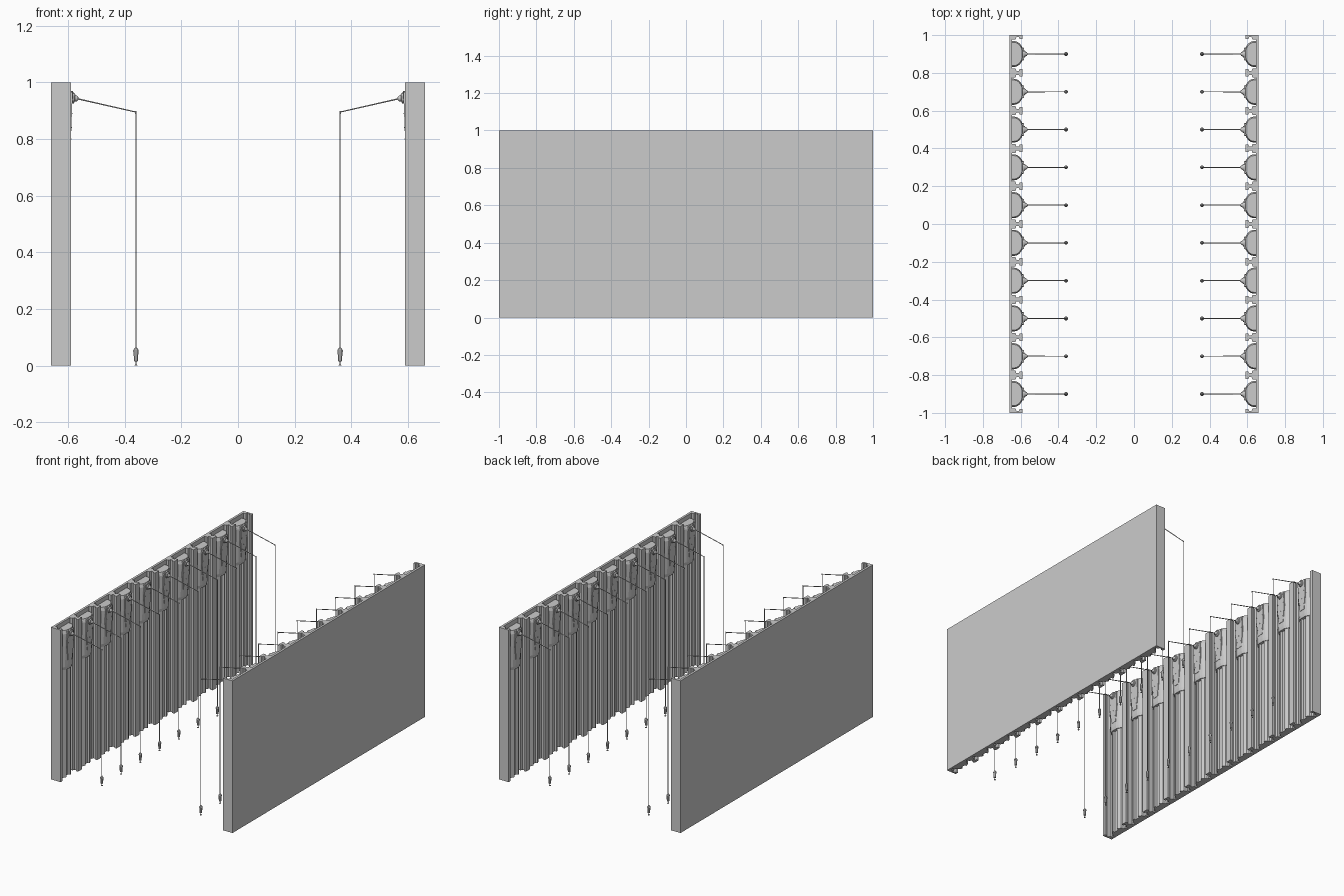
import bpy, bmesh
from math import sin, cos, pi
from mathutils import Vector

if "Cube" in bpy.data.objects:
    bpy.data.objects.remove(bpy.data.objects["Cube"])

BACK = -0.66      # outer face of the left wall
Y0 = -0.9         # centre of the first bay
ROD_X = -0.36     # hanging lantern line


def finish(name, bm, smooth=False):
    """One bay of one wall -> ten bays -> mirrored to the other wall."""
    bmesh.ops.recalc_face_normals(bm, faces=bm.faces)
    me = bpy.data.meshes.new(name)
    bm.to_mesh(me)
    bm.free()
    ob = bpy.data.objects.new(name, me)
    bpy.context.collection.objects.link(ob)
    if smooth:
        bpy.context.view_layer.objects.active = ob
        ob.select_set(True)
        bpy.ops.object.shade_smooth_by_angle()
        ob.select_set(False)
    arr = ob.modifiers.new("bays", 'ARRAY')
    arr.count = 10
    arr.use_relative_offset = False
    arr.use_constant_offset = True
    arr.constant_offset_displace = (0, 0.2, 0)
    ob.modifiers.new("other_wall", 'MIRROR').use_axis[0] = True
    return ob


def loft(bm, rings):
    """Skin a list of equal-length rings and cap both ends."""
    vs = [[bm.verts.new(p) for p in r] for r in rings]
    n = len(vs[0])
    for a, b in zip(vs, vs[1:]):
        for i in range(n):
            j = (i + 1) % n
            bm.faces.new((a[i], a[j], b[j], b[i]))
    bm.faces.new(vs[0][::-1])
    bm.faces.new(vs[-1])


def ring(half, z):
    """Symmetric plan outline from (y, depth) points of one half."""
    full = half + [(-y, d) for y, d in reversed(half) if y > 1e-6]
    return [(BACK + d, Y0 + y, z) for y, d in full]


def turned(bm, start, axis, profile, n=8):
    """Round part: profile of (distance along axis, radius)."""
    axis = Vector(axis).normalized()
    u = axis.cross(Vector((0, 1, 0))).normalized()
    v = axis.cross(u)
    loft(bm, [[Vector(start) + axis * t + (u * cos(a) + v * sin(a)) * r
               for a in [2 * pi * (i + .5) / n for i in range(n)]]
              for t, r in profile])


# wall bay: back plate with hooked half ribs on both edges
bm = bmesh.new()
wall = [(0.1, 0), (0.1, 0.07), (0.08, 0.07), (0.08, 0.055), (0.09, 0.05),
        (0.09, 0.037), (0.076, 0.033), (0.076, 0.015)]
loft(bm, [ring(wall, 0), ring(wall, 1)])
finish("wall_panel", bm)

# fluted pilaster shaft
bm = bmesh.new()
shaft = [(0.06, 0.014), (0.06, 0.028), (0.048, 0.032), (0.044, 0.046),
         (0.026, 0.056), (0.02, 0.056), (0.016, 0.044)]
loft(bm, [ring(shaft, 0.0), ring(shaft, 0.8)])
finish("pilaster_shaft", bm)

# faceted capital leaning outward toward the top


def capital_ring(w, d, z):
    arc = [(w * cos(a), 0.025 + (d - 0.025) * sin(a))
           for a in [pi / 2 * i / 5 for i in range(5)]]
    return ring([(w, 0.014)] + arc, z)


bm = bmesh.new()
loft(bm, [capital_ring(0.060, 0.064, 0.71), capital_ring(0.066, 0.068, 0.73),
          capital_ring(0.069, 0.074, 0.87), capital_ring(0.069, 0.076, 0.95),
          capital_ring(0.062, 0.070, 0.972)])
finish("pilaster_capital", bm)

# shield plate with rivets on the capital face
bm = bmesh.new()
front = [(-0.032, 0.965), (0.032, 0.965), (0.034, 0.87), (0.02, 0.76), (-0.02, 0.76), (-0.034, 0.87)]


def face_x(z):
    return BACK + 0.068 + 0.008 * (z - 0.73) / 0.22


loft(bm, [[(face_x(z) - 0.014, Y0 + y, z) for y, z in front],
          [(face_x(z) + 0.0, Y0 + y, z) for y, z in front]])
for y, z in [(-.025, .89), (.025, .89), (-.018, .80), (.018, .80), (0, .84)]:
    turned(bm, (face_x(z) - 0.002, Y0 + y, z), (1, 0, 0), [(0, 0.003), (0.004, 0.002)], 6)
finish("capital_plate", bm)

# stepped bracket socket
bm = bmesh.new()
turned(bm, (-0.592, Y0, 0.945), (1, 0, -0.1),
       [(0, 0.026), (0.008, 0.026), (0.009, 0.02), (0.015, 0.018),
        (0.017, 0.012), (0.024, 0.010), (0.03, 0.003)], 12)
finish("bracket_socket", bm, True)

# sloping arm with end knob
bm = bmesh.new()
arm = Vector((ROD_X, 0, 0.895)) - Vector((-0.58, 0, 0.945))
turned(bm, (-0.58, Y0, 0.945), arm, [(0, 0.0028), (arm.length, 0.0022)], 6)
turned(bm, (ROD_X, Y0, 0.889), (0, 0, 1), [(0, 0.003), (0.009, 0.003)], 6)
finish("lamp_arm", bm)

# hanging cable
bm = bmesh.new()
turned(bm, (ROD_X, Y0, 0.055), (0, 0, 1), [(0, 0.0022), (0.84, 0.0022)], 6)
finish("lamp_cable", bm)

# lantern: tail, body and cap
bm = bmesh.new()
turned(bm, (ROD_X, Y0, 0), (0, 0, 1),
       [(0, 0.006), (0.003, 0.006), (0.004, 0.002), (0.015, 0.002),
        (0.016, 0.008), (0.05, 0.009)], 8)
finish("lantern_body", bm)
bm = bmesh.new()
turned(bm, (ROD_X, Y0, 0.049), (0, 0, 1),
       [(0, 0.0105), (0.006, 0.0105), (0.012, 0.006), (0.016, 0.003)], 8)
finish("lantern_cap", bm)
